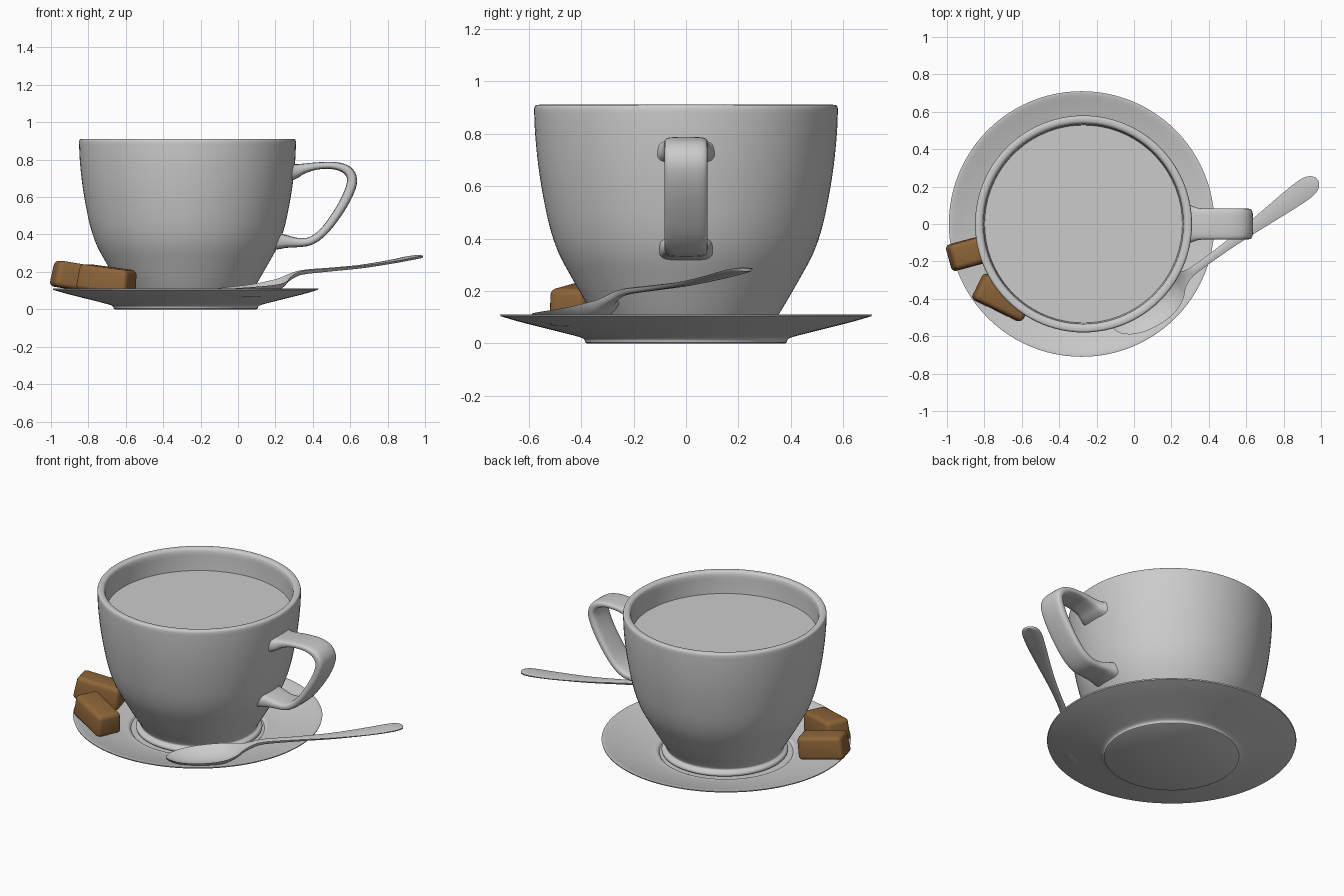
import bpy, bmesh, math
from mathutils import Vector, Matrix

if "Cube" in bpy.data.objects:
    bpy.data.objects.remove(bpy.data.objects["Cube"])


def material(name, rgb):
    m = bpy.data.materials.new(name)
    m.diffuse_color = (*rgb, 1)
    m.use_nodes = True
    m.node_tree.nodes["Principled BSDF"].inputs["Base Color"].default_value = m.diffuse_color
    return m


GREY = material("pale grey", (0.6, 0.6, 0.6))
BROWN = material("brown sugar", (0.27, 0.13, 0.04))


def finish(name, bm, mat, angle=40):
    bmesh.ops.recalc_face_normals(bm, faces=bm.faces)
    me = bpy.data.meshes.new(name)
    bm.to_mesh(me)
    bm.free()
    me.materials.append(mat)
    ob = bpy.data.objects.new(name, me)
    bpy.context.collection.objects.link(ob)
    bpy.ops.object.select_all(action='DESELECT')
    ob.select_set(True)
    bpy.context.view_layer.objects.active = ob
    bpy.ops.object.shade_smooth_by_angle(angle=math.radians(angle))
    return ob


def smooth_path(pts, n=4):
    """Catmull-Rom resampling of tuples of any length."""
    out = []
    for i in range(len(pts) - 1):
        a, b, c, d = (pts[max(0, min(len(pts) - 1, i + k))] for k in (-1, 0, 1, 2))
        for s in range(n):
            t = s / n
            out.append(tuple(0.5 * (2 * q + (r - p) * t + (2 * p - 5 * q + 4 * r - w) * t * t
                                    + (3 * q - p - 3 * r + w) * t ** 3)
                             for p, q, r, w in zip(a, b, c, d)))
    return out + [tuple(pts[-1])]


def loft(name, rings, mat, caps=True, angle=40):
    bm = bmesh.new()
    vs = [[bm.verts.new(p) for p in ring] for ring in rings]
    n = len(vs[0])
    for a, b in zip(vs, vs[1:]):
        for i in range(n):
            bm.faces.new((a[i], a[(i + 1) % n], b[(i + 1) % n], b[i]))
    if caps:
        bm.faces.new(vs[0])
        bm.faces.new(vs[-1])
    return finish(name, bm, mat, angle)


def lathe(name, profile, cx, mat, seg=96):
    rings = [[(cx + r * math.cos(k * math.tau / seg), r * math.sin(k * math.tau / seg), z)
              for k in range(seg)] for r, z in profile]
    return loft(name, rings, mat)


# Saucer: flat foot, flaring underside, thin rim, shallow well
under = smooth_path([(0.385, 0.004), (0.395, 0.02), (0.45, 0.036), (0.55, 0.061),
                     (0.64, 0.084), (0.708, 0.104)])
upper = smooth_path([(0.71, 0.111), (0.69, 0.109), (0.62, 0.088), (0.52, 0.062), (0.43, 0.045),
                     (0.395, 0.042), (0.38, 0.03)])
lathe("saucer", [(0.02, 0), (0.378, 0)] + under + upper + [(0.02, 0.03)], -0.28, GREY)

# Cup: foot ring, rounded body, soft rim, inner wall
outer = smooth_path([(0.335, 0.03), (0.358, 0.04), (0.356, 0.058), (0.336, 0.07), (0.345, 0.095),
                     (0.378, 0.15), (0.43, 0.24), (0.484, 0.34), (0.519, 0.44), (0.545, 0.56),
                     (0.564, 0.68), (0.576, 0.80), (0.58, 0.895)])
rim = smooth_path([(0.58, 0.895), (0.576, 0.907), (0.566, 0.911), (0.55, 0.91), (0.539, 0.902),
                   (0.534, 0.885)], 3)
inner = smooth_path([(0.534, 0.885), (0.528, 0.77), (0.505, 0.56), (0.44, 0.34), (0.33, 0.14)])
lathe("cup", [(0.02, 0.03)] + outer + rim[1:] + inner[1:] + [(0.02, 0.1)], -0.27, GREY)

# Drink surface
lathe("drink", [(0.02, 0.765), (0.529, 0.765), (0.529, 0.775), (0.02, 0.775)], -0.27, GREY)

# Cup handle: flat strap swept along a loop, columns x, z, half width, half thickness
strap = smooth_path([(0.27, 0.735, 0.12, 0.055), (0.305, 0.738, 0.10, 0.04),
                     (0.35, 0.752, 0.085, 0.027), (0.43, 0.767, 0.082, 0.019),
                     (0.52, 0.767, 0.082, 0.02), (0.585, 0.742, 0.082, 0.025),
                     (0.61, 0.69, 0.082, 0.027), (0.587, 0.61, 0.082, 0.026),
                     (0.53, 0.51, 0.082, 0.024), (0.46, 0.418, 0.082, 0.022),
                     (0.39, 0.366, 0.082, 0.022), (0.32, 0.357, 0.083, 0.025),
                     (0.26, 0.362, 0.092, 0.034), (0.20, 0.365, 0.105, 0.048)])
rings = []
for i, (x, z, w, t) in enumerate(strap):
    p, q = strap[max(i - 1, 0)], strap[min(i + 1, len(strap) - 1)]
    tan = Vector((q[0] - p[0], 0, q[1] - p[1])).normalized()
    nor = Vector((-tan.z, 0, tan.x))
    ring = []
    for k in range(24):
        c, s = math.cos(k * math.tau / 24), math.sin(k * math.tau / 24)
        ring.append(Vector((x, 0, z)) + nor * t * math.copysign(abs(s) ** 0.6, s)
                    + Vector((0, w * math.copysign(abs(c) ** 0.5, c), 0)))
    rings.append(ring)
loft("cup_handle", rings, GREY, angle=60)

# Spoon: columns distance from tip, z, half width, thickness, bowl depth
spoon = smooth_path([(0, 0.108, 0.012, 0.012, 0), (0.025, 0.11, 0.052, 0.012, 0.012),
                     (0.08, 0.114, 0.092, 0.012, 0.03), (0.16, 0.12, 0.119, 0.012, 0.045),
                     (0.26, 0.128, 0.128, 0.012, 0.05), (0.34, 0.138, 0.116, 0.012, 0.045),
                     (0.40, 0.152, 0.086, 0.014, 0.03), (0.44, 0.166, 0.05, 0.018, 0.012),
                     (0.49, 0.188, 0.028, 0.025, 0), (0.56, 0.206, 0.021, 0.024, -0.004),
                     (0.75, 0.219, 0.024, 0.02, -0.004), (0.95, 0.234, 0.036, 0.018, -0.004),
                     (1.15, 0.259, 0.052, 0.018, -0.005), (1.27, 0.279, 0.056, 0.02, -0.005),
                     (1.325, 0.286, 0.042, 0.018, -0.004), (1.35, 0.286, 0.014, 0.012, 0)])
tip, along = Vector((-0.108, -0.56, 0)), Vector((0.807, 0.59, 0))
across = Vector((-0.59, 0.807, 0))
rings = []
for u, z, w, t, dip in spoon:
    top, low = [], []
    for k in range(13):
        v = -math.cos(k * math.pi / 12)
        base = tip + along * u + across * v * w
        h = z - dip * (1 - v * v)
        top.append(base + Vector((0, 0, h)))
        if 0 < k < 12:
            low.append(base + Vector((0, 0, h - t * (1 - v ** 4))))
    rings.append(top + low[::-1])
loft("spoon", rings, GREY, angle=60)


# Two brown sugar lumps leaning on the saucer
def sugar(name, loc, size, turn, tilt):
    bm = bmesh.new()
    bmesh.ops.create_cube(bm, size=1)
    bmesh.ops.scale(bm, vec=size, verts=bm.verts)
    for v in bm.verts:
        if v.co.z > 0:
            v.co.x *= 0.95
            v.co.y *= 0.9
    bmesh.ops.bevel(bm, geom=bm.edges[:], offset=0.025, segments=4, profile=0.5, affect='EDGES')
    bm.transform(Matrix.Translation(loc) @ Matrix.Rotation(math.radians(turn), 4, 'Z')
                 @ Matrix.Rotation(math.radians(tilt), 4, 'Y'))
    finish(name, bm, BROWN)


sugar("sugar_lump_back", (-0.852, -0.148, 0.172), (0.28, 0.15, 0.14), 15, 9)
sugar("sugar_lump_front", (-0.70, -0.395, 0.158), (0.30, 0.16, 0.135), -26, 7)
